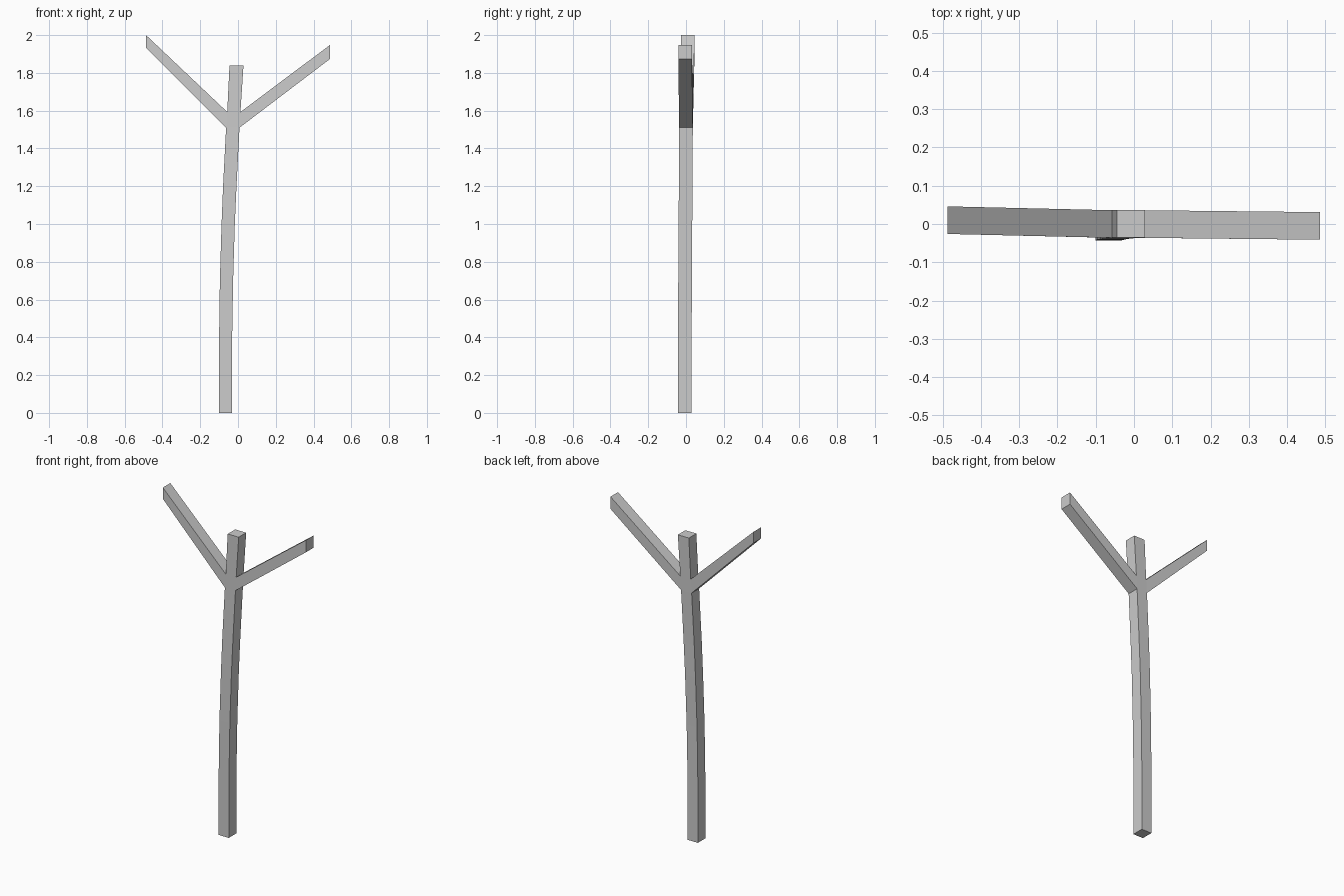
import bpy, bmesh

if "Cube" in bpy.data.objects:
    bpy.data.objects.remove(bpy.data.objects["Cube"])

# Trunk rings: z, left x, right x, centre y
RINGS = [
    (0.00, -0.100, -0.032, -0.007),
    (0.40, -0.100, -0.031, -0.006),
    (0.70, -0.096, -0.026, -0.005),
    (1.00, -0.087, -0.017, -0.003),
    (1.20, -0.079, -0.008, -0.002),
    (1.51, -0.063, 0.008, 0.000),
    (1.593, -0.057, 0.013, 0.000),
    (1.84, -0.045, 0.029, 0.001),
]
HALF = 0.036   # half depth in y
FORK = 5       # the branches grow from the sides of this segment

bm = bmesh.new()


def ring(z, x0, x1, y):
    return [bm.verts.new(p) for p in ((x0, y - HALF, z), (x1, y - HALF, z),
                                      (x1, y + HALF, z), (x0, y + HALF, z))]


def branch(face, x, y, low, high):
    # pull a side face of the trunk out into a limb with an upright end
    middle = face.calc_center_median()
    out = bmesh.ops.extrude_discrete_faces(bm, faces=[face])["faces"][0]
    for v in out.verts:
        v.co = (x, y + (HALF if v.co.y > middle.y else -HALF),
                high if v.co.z > middle.z else low)


# Curved square trunk
rings = [ring(*r) for r in RINGS]
sides = {}
for i, (a, b) in enumerate(zip(rings, rings[1:])):
    for k in range(4):
        n = (k + 1) % 4
        sides[i, k] = bm.faces.new((a[k], a[n], b[n], b[k]))
bm.faces.new(rings[0][::-1])
bm.faces.new(rings[-1])

# Left and right branches
branch(sides[FORK, 3], -0.487, 0.010, 1.932, 2.0)
branch(sides[FORK, 1], 0.486, -0.005, 1.873, 1.947)

bmesh.ops.recalc_face_normals(bm, faces=bm.faces)
mesh = bpy.data.meshes.new("forked_trunk")
bm.to_mesh(mesh)
bm.free()
bpy.context.collection.objects.link(bpy.data.objects.new("forked_trunk", mesh))
